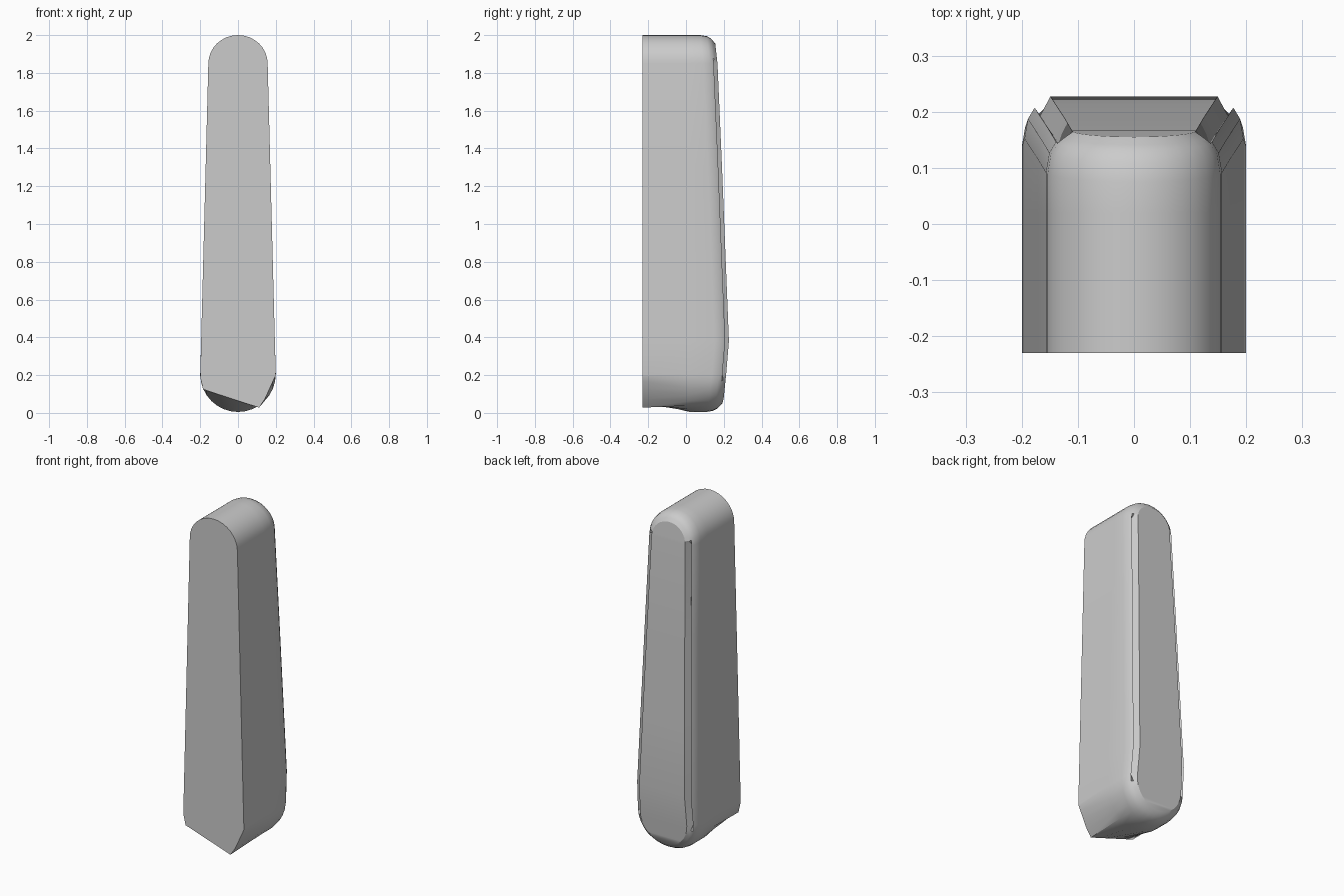
import bpy, bmesh, math

cube = bpy.data.objects.get("Cube")
if cube:
    bpy.data.objects.remove(cube, do_unlink=True)

mat = bpy.data.materials.new("neutral grey")
mat.use_nodes = True
GREY = (0.6, 0.6, 0.6, 1)
mat.diffuse_color = GREY
mat.node_tree.nodes["Principled BSDF"].inputs["Base Color"].default_value = GREY

ARC = 8
BACK = [(0, 0.18), (0.08, 0.2), (0.36, 0.228), (1.82, 0.17), (2, 0.15)]


def lerp_table(table, t):
    for (a, va), (b, vb) in zip(table, table[1:]):
        if t <= b:
            return va + (vb - va) * max(0, t - a) / (b - a)
    return table[-1][1]


def half_outline(inset):
    """Tapered capsule, from bottom centre up one side to top centre."""
    pts = []
    for i in range(ARC + 1):
        a = math.pi / 2 * i / ARC
        pts.append(((0.2 - inset) * math.sin(a), 0.205 - (0.2 - inset) * math.cos(a)))
    for z in (0.38, 0.8, 1.3):
        pts.append((0.205 - 0.026 * z - inset, z))
    for i in range(ARC + 1):
        a = math.pi / 2 * i / ARC
        pts.append(((0.157 - inset) * math.cos(a), 1.85 + (0.15 - inset) * math.sin(a)))
    return pts


def front_bottom(x):
    """Lopsided wedge along the foot of the front face."""
    return lerp_table([(-0.2, 0.19), (-0.185, 0.125), (0.12, 0.025), (0.2, 0.2)], x)


def ring(bm, inset, depth=None, y=None, foot=False, groove=False):
    """One pair of mirrored vertex columns."""
    cols = []
    for side in (1, -1):
        col = []
        for i, (x, z) in enumerate(half_outline(inset)):
            x *= side
            yy = y if y is not None else lerp_table(BACK, z) - depth
            if foot and i <= ARC:
                z = front_bottom(x)
            if groove and ARC <= i <= ARC + 4:
                yy -= 0.022
            col.append(bm.verts.new((x, yy, z)))
        cols.append(col)
    return cols


def bridge(bm, a, b):
    for p, q, r, s in zip(a, a[1:], b[1:], b):
        bm.faces.new((p, q, r, s))


bm = bmesh.new()
rings = [
    ring(bm, 0, y=-0.23, foot=True),
    ring(bm, 0, y=0.02),
    ring(bm, 0, depth=0.075),
    ring(bm, 0.006, depth=0.04),
    ring(bm, 0.018, depth=0.02),
    ring(bm, 0.028, depth=0.012, groove=True),
    ring(bm, 0.046, depth=0),
]
for a, b in zip(rings, rings[1:]):
    bridge(bm, a[0], b[0])
    bridge(bm, a[1], b[1])

# back panel in horizontal strips, front face as one polygon
bridge(bm, *rings[-1])
front = rings[0]
bm.faces.new(front[0] + front[1][-2:0:-1])
bmesh.ops.remove_doubles(bm, verts=bm.verts, dist=0.0005)
bmesh.ops.recalc_face_normals(bm, faces=bm.faces)

mesh = bpy.data.meshes.new("tapered_bar")
bm.to_mesh(mesh)
bm.free()
mesh.materials.append(mat)
bar = bpy.data.objects.new("tapered_bar", mesh)
bpy.context.collection.objects.link(bar)
bpy.context.view_layer.objects.active = bar
bar.select_set(True)
bpy.ops.object.shade_smooth_by_angle(angle=math.radians(30))
